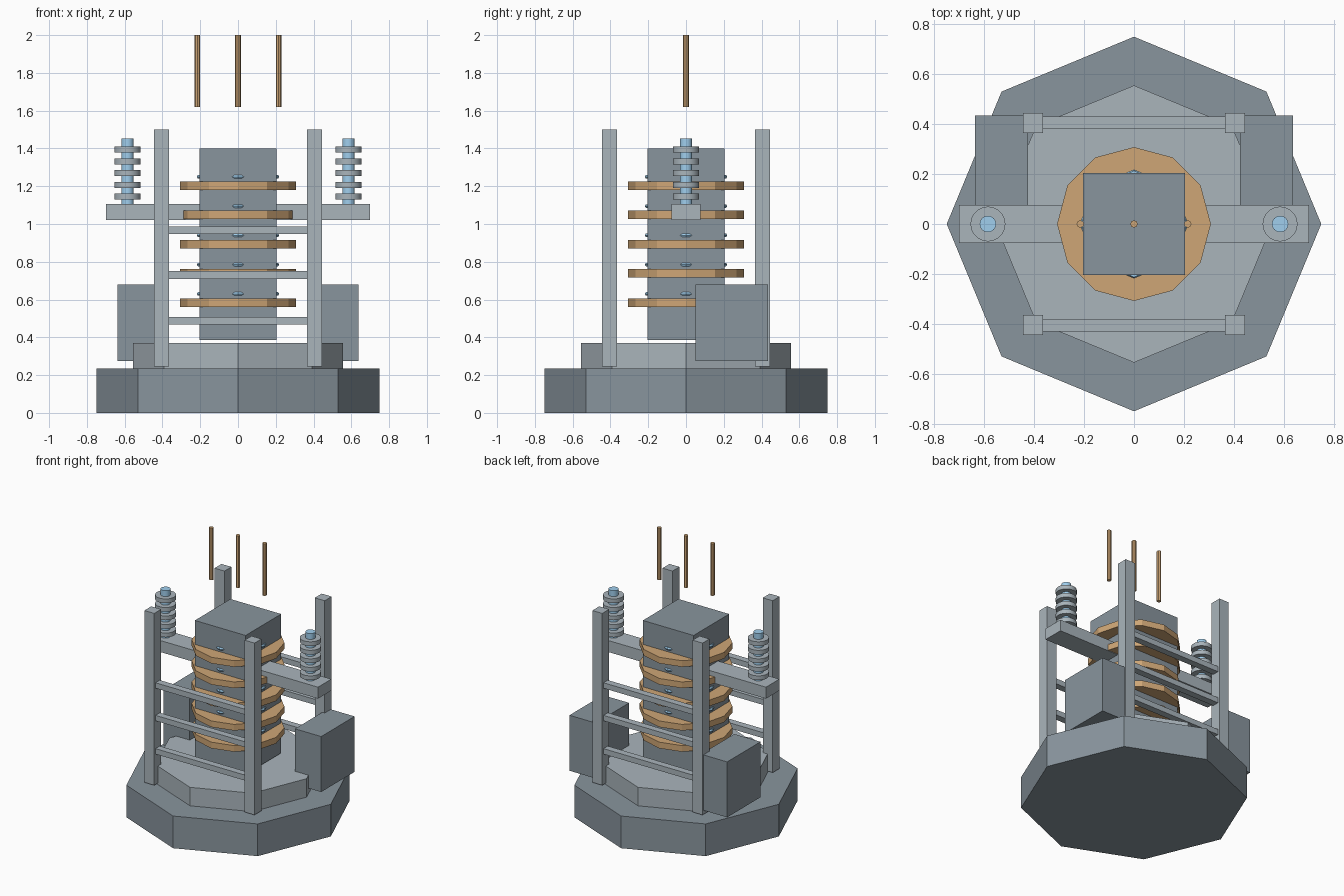
import bpy, math

if "Cube" in bpy.data.objects:
    bpy.data.objects.remove(bpy.data.objects["Cube"])


def material(name, color):
    m = bpy.data.materials.new(name)
    m.diffuse_color = color
    m.use_nodes = True
    m.node_tree.nodes["Principled BSDF"].inputs["Base Color"].default_value = m.diffuse_color
    return m


copper = material("copper", (0.62, 0.38, 0.18, 1))
blue = material("blue_glow", (0.35, 0.62, 0.85, 1))
dark = material("dark_steel", (0.25, 0.30, 0.34, 1))
light = material("light_steel", (0.40, 0.46, 0.50, 1))


def finish(name, mat):
    ob = bpy.context.object
    ob.name = name
    ob.data.materials.append(mat)
    return ob


def box(name, x0, x1, y0, y1, z0, z1, mat):
    bpy.ops.mesh.primitive_cube_add(
        size=1, location=((x0 + x1) / 2, (y0 + y1) / 2, (z0 + z1) / 2))
    bpy.context.object.scale = (x1 - x0, y1 - y0, z1 - z0)
    return finish(name, mat)


def cylinder(name, x, r, z0, z1, sides, mat, smooth=False):
    bpy.ops.mesh.primitive_cylinder_add(
        vertices=sides, radius=r, depth=z1 - z0, location=(x, 0, (z0 + z1) / 2))
    if smooth:
        bpy.ops.object.shade_smooth_by_angle(angle=math.radians(40))
    return finish(name, mat)


# Octagonal stepped base
cylinder("base", 0, 0.75, 0, 0.235, 8, dark)
cylinder("base_step", 0, 0.555, 0.235, 0.37, 8, light)

# Square core with copper coils and thin blue rings between them
box("core", -0.205, 0.205, -0.205, 0.205, 0.385, 1.40, dark)
for i in range(5):
    z = 0.583 + 0.155 * i
    cylinder(f"coil_{i}", 0, 0.308, z - 0.0225, z + 0.0225, 12, copper)
    bpy.ops.mesh.primitive_torus_add(
        major_radius=0.207, minor_radius=0.011, major_segments=8,
        minor_segments=6, location=(0, 0, z + 0.047))
    finish(f"blue_ring_{i}", blue)

# Corner posts and front/back rails
for sy in (-1, 1):
    y = 0.405 * sy
    for sx in (-1, 1):
        x = 0.405 * sx
        box("post", x - 0.04, x + 0.04, y - 0.04, y + 0.04, 0.245, 1.50, light)
    for z in (0.487, 0.73, 0.968):
        box("rail", -0.38, 0.38, y - 0.025, y + 0.025, z - 0.02, z + 0.02, light)

# Cross arm carrying the insulators
box("cross_arm", -0.70, 0.70, -0.077, 0.077, 1.022, 1.106, light)

for sx in (-1, 1):
    # Insulator rod with stacked discs
    x = 0.585 * sx
    cylinder("insulator_rod", x, 0.033, 1.10, 1.452, 16, blue, True)
    for i in range(5):
        z = 1.145 + 0.0622 * i
        cylinder("insulator_disc", x, 0.07, z - 0.0155, z + 0.0155, 20, light, True)
    # Side cabinet
    a, b = sorted((0.425 * sx, 0.637 * sx))
    box("side_cabinet", a, b, 0.05, 0.435, 0.275, 0.68, dark)

# Floating copper wires above the core
for x in (-0.215, 0, 0.215):
    cylinder("wire", x, 0.015, 1.62, 2.0, 8, copper)
